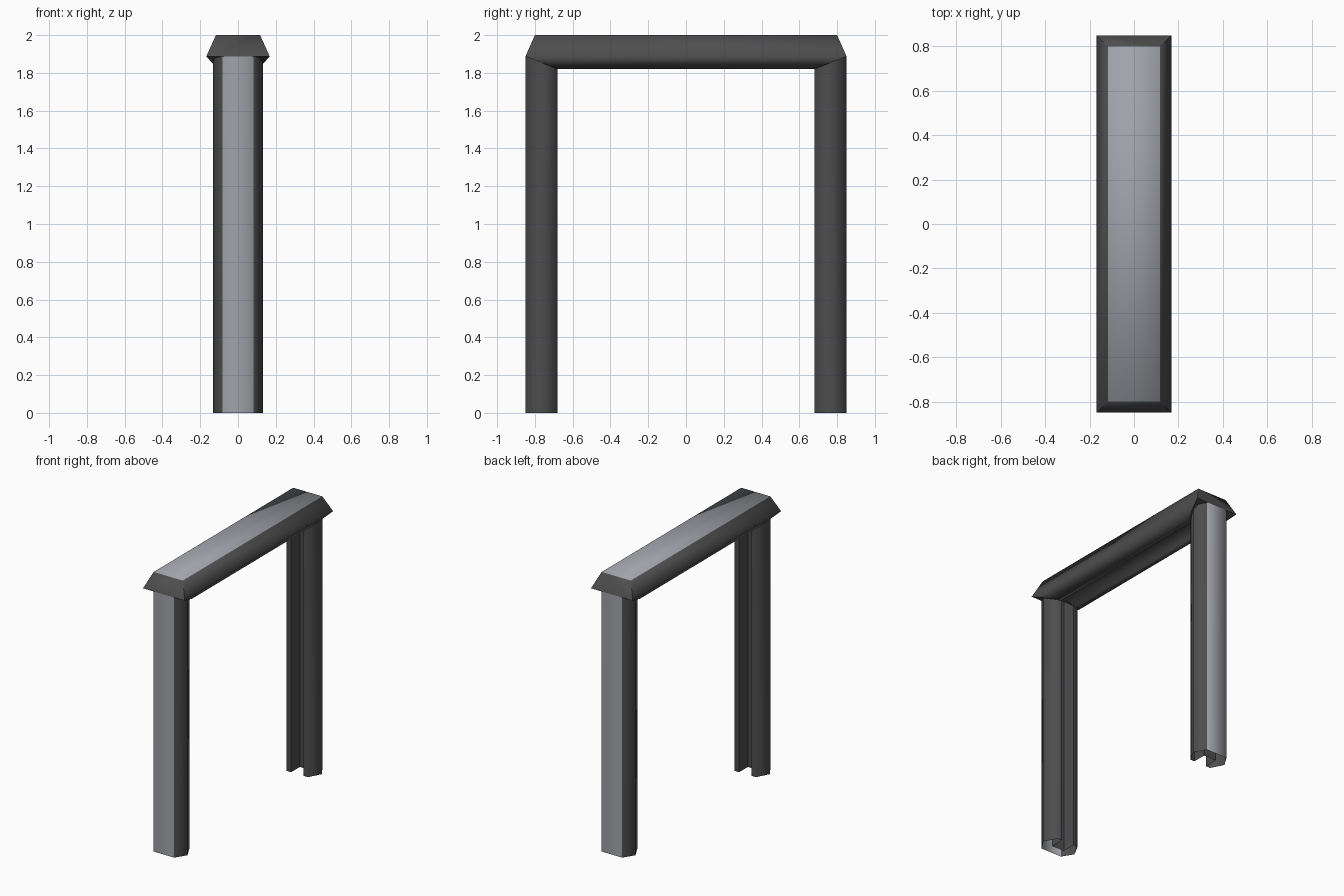
import bpy, bmesh, math

if "Cube" in bpy.data.objects:
    bpy.data.objects.remove(bpy.data.objects["Cube"])


def material(name, rgb):
    m = bpy.data.materials.new(name)
    m.diffuse_color = (*rgb, 1)
    m.use_nodes = True
    m.node_tree.nodes["Principled BSDF"].inputs["Base Color"].default_value = m.diffuse_color
    return m


LIGHT = material("light grey metal", (0.35, 0.365, 0.40))
DARK = material("dark grey metal", (0.075, 0.075, 0.078))


def mirrored(half):
    """Closed loop from half a profile: the first edge is the wide outer face."""
    return [(-x, *r) for x, *r in half[::-1]] + list(half)


def make_tube(name, loop_a, loop_b, end_faces=()):
    """Join two profile loops; the outer band is light, the rest dark."""
    bm = bmesh.new()
    a = [bm.verts.new(p) for p in loop_a]
    b = [bm.verts.new(p) for p in loop_b]
    n = len(a)
    for i in range(n):
        j = (i + 1) % n
        f = bm.faces.new((a[i], a[j], b[j], b[i]))
        # edge between the two middle points is the outer face
        f.material_index = 0 if i == n // 2 - 1 else 1
    for loop in (a, b):
        for ids in end_faces:
            bm.faces.new([loop[i] for i in ids]).material_index = 1
    bmesh.ops.recalc_face_normals(bm, faces=bm.faces)
    # orient outward: the outer face must point away from the frame's middle
    bm.normal_update()
    outer = next(f for f in bm.faces if f.material_index == 0)
    c = outer.calc_center_median()
    c.z -= 1
    c.x = 0
    if abs(outer.normal.z) < 0.5:
        c.z = 0
    if outer.normal.dot(c) < 0:
        bmesh.ops.reverse_faces(bm, faces=bm.faces)
    me = bpy.data.meshes.new(name)
    bm.to_mesh(me)
    bm.free()
    me.materials.append(LIGHT)
    me.materials.append(DARK)
    ob = bpy.data.objects.new(name, me)
    bpy.context.collection.objects.link(ob)
    bpy.context.view_layer.objects.active = ob
    ob.select_set(True)
    bpy.ops.object.shade_smooth_by_angle(angle=math.radians(70))
    ob.select_set(False)


# Posts: chamfered channel with a groove on the inner side, open at the bottom
# half profile: x, |y|, height of the upper end
post = mirrored([(0.083, 0.85, 1.887), (0.133, 0.77, 1.88), (0.085, 0.68, 1.825),
                 (0.05, 0.68, 1.825), (0.05, 0.78, 1.90)])
for name, s in (("front_post", -1), ("back_post", 1)):
    make_tube(name, [(x, s * y, 0) for x, y, z in post],
              [(x, s * y, z) for x, y, z in post])

# Lintel: wider version of the same channel, with hipped and mitred ends
# half profile: x, |y| of the end, z
lintel = mirrored([(0.117, 0.80, 2.0), (0.168, 0.85, 1.887), (0.107, 0.68, 1.82),
                   (0.063, 0.68, 1.82), (0.063, 0.78, 1.915)])
make_tube("lintel", [(x, -y, z) for x, y, z in lintel], lintel,
          end_faces=[(3, 4, 5, 6), (0, 3, 6, 9), (0, 1, 2, 3), (6, 7, 8, 9)])
